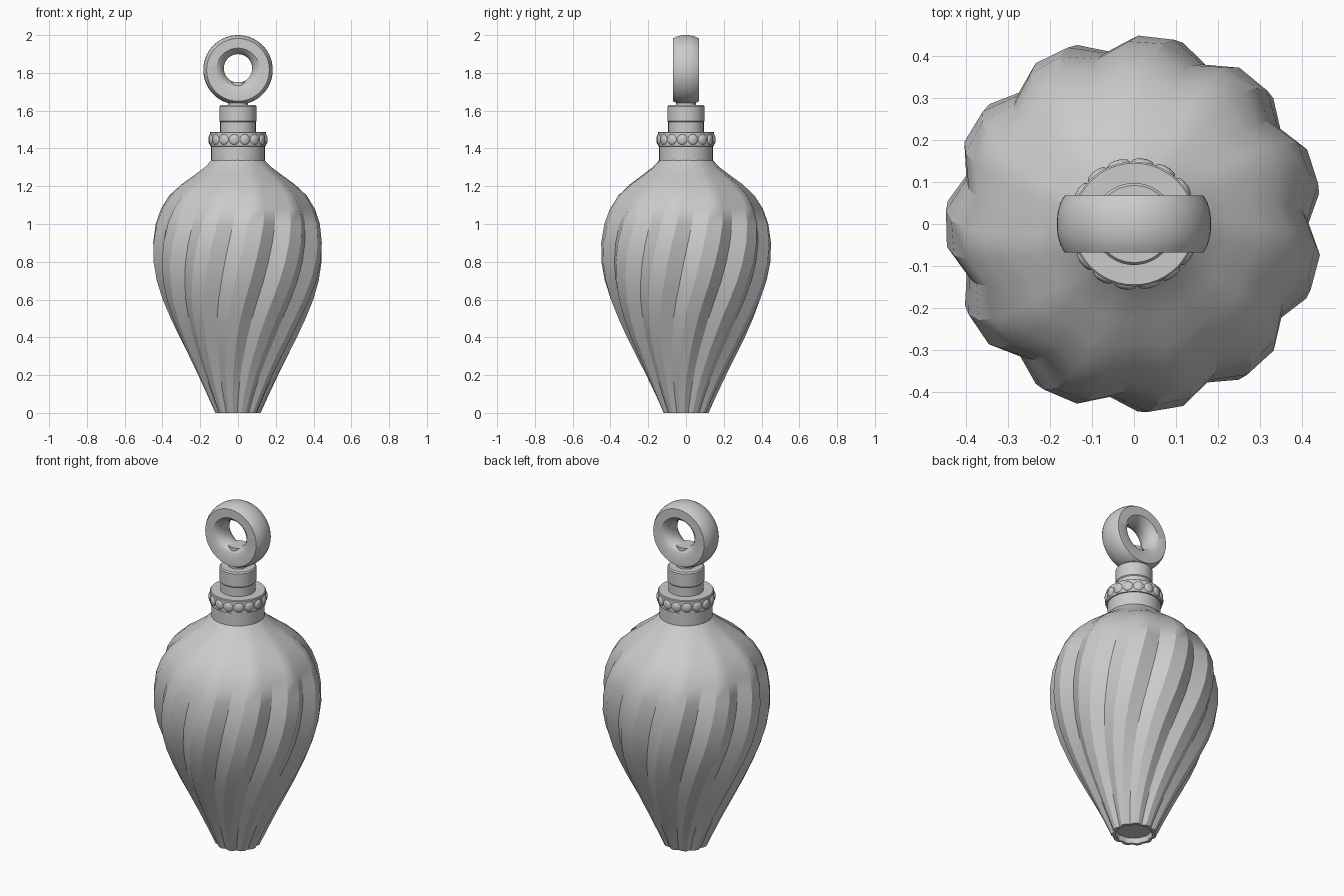
import bpy, bmesh
from math import radians, sin, cos, pi

if "Cube" in bpy.data.objects:
    bpy.data.objects.remove(bpy.data.objects["Cube"])


def finish(name, bm, angle=30):
    bmesh.ops.recalc_face_normals(bm, faces=bm.faces)
    me = bpy.data.meshes.new(name)
    bm.to_mesh(me)
    bm.free()
    ob = bpy.data.objects.new(name, me)
    bpy.context.collection.objects.link(ob)
    bpy.ops.object.select_all(action='DESELECT')
    ob.select_set(True)
    bpy.context.view_layer.objects.active = ob
    bpy.ops.object.shade_smooth_by_angle(angle=radians(angle))
    return ob


def bridge(bm, rings, closed=False):
    pairs = list(zip(rings, rings[1:]))
    if closed:
        pairs.append((rings[-1], rings[0]))
    for a, b in pairs:
        n = len(a)
        for i in range(n):
            j = (i + 1) % n
            bm.faces.new((a[i], a[j], b[j], b[i]))


def lathe(name, profile, steps, place, closed=False):
    """Spin (radius, height) points; place maps (r, h, angle) to a position."""
    bm = bmesh.new()
    rings = [[bm.verts.new(place(r, h, 2 * pi * i / steps)) for i in range(steps)]
             for r, h in profile]
    bridge(bm, rings, closed)
    if not closed:
        bm.faces.new(rings[0])
        bm.faces.new(rings[-1])
    return finish(name, bm)


def upright(r, h, a):
    return (r * cos(a), r * sin(a), h)


# Twisted fluted body: height, outer radius, groove depth ratio, groove angle
LOBES = 11
levels = [(0.03, 0.095, 0.97, -2), (0.0, 0.10, 0.94, -2),
          (0.0, 0.12, 0.91, -2), (0.1, 0.165, 0.915, 1), (0.2, 0.212, 0.92, 4),
          (0.3, 0.262, 0.92, 7), (0.4, 0.312, 0.92, 10), (0.5, 0.358, 0.92, 13),
          (0.6, 0.399, 0.92, 16.5), (0.7, 0.43, 0.92, 20), (0.8, 0.448, 0.92, 23),
          (0.9, 0.45, 0.92, 26), (1.0, 0.436, 0.925, 29), (1.08, 0.408, 0.93, 31),
          (1.15, 0.365, 0.94, 33), (1.21, 0.3, 0.95, 35),
          (1.26, 0.231, 0.965, 37), (1.30, 0.178, 0.98, 39), (1.345, 0.135, 1.0, 41)]
bm = bmesh.new()
rings = []
for z, r, groove, turn in levels:
    ring = []
    for i in range(LOBES * 3):
        a = radians(-90 + turn + i * 360 / (LOBES * 3))
        ring.append(bm.verts.new(upright(r * (groove if i % 3 == 0 else 1), z, a)))
    rings.append(ring)
bridge(bm, rings)
bm.faces.new(rings[0])
bm.faces.new(rings[-1])
finish("fluted_body", bm, 30)

# Neck with collar, stem and small pin reaching up into the ring
lathe("neck", [(0.142, 1.32), (0.142, 1.42), (0.13, 1.425)], 48, upright)
lathe("collar", [(0.13, 1.41), (0.149, 1.412), (0.149, 1.484), (0.145, 1.488)],
      48, upright)
lathe("stem", [(0.094, 1.48), (0.094, 1.54), (0.098, 1.545), (0.098, 1.622),
               (0.092, 1.63)], 40, upright)
lathe("ring_pin", [(0.052, 1.62), (0.052, 1.752)], 24, upright)

# Flattened beads around the collar
bm = bmesh.new()
BEADS = 16
for i in range(BEADS):
    a = radians(-98) + 2 * pi * i / BEADS
    made = bmesh.ops.create_uvsphere(bm, u_segments=10, v_segments=7, radius=0.028)
    # flatten each bead against the collar, then turn it into place
    for v in made["verts"]:
        x, y, z = v.co
        r = 0.147 + x * 0.4
        v.co = (r * cos(a) - y * sin(a), r * sin(a) + y * cos(a), 1.447 + z)
finish("collar_beads", bm, 40)

# Hanging ring: flat sides, domed outer face, rounded hole set slightly high
half = [(0.184, 0.01), (0.182, 0.028), (0.176, 0.05), (0.166, 0.068), (0.115, 0.068),
        (0.097, 0.058), (0.082, 0.038), (0.075, 0.015)]
section = half + [(r, -h) for r, h in reversed(half)]
lathe("hanging_ring", section, 56,
      lambda r, h, a: (r * cos(a), h,
                       (1.824 if r < 0.1 else 1.816) + r * sin(a)), closed=True)
